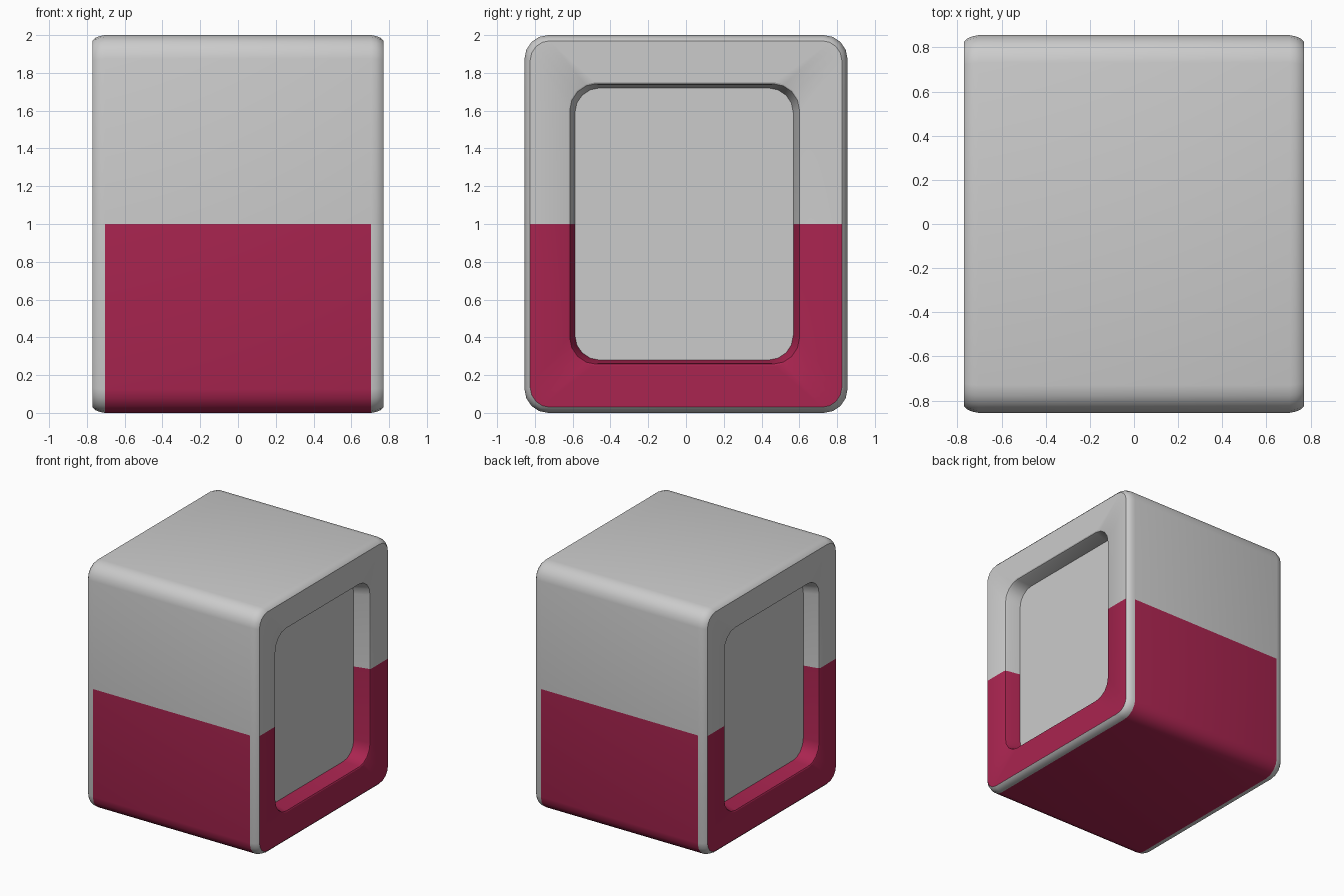
import bpy, bmesh
from math import sin, cos, pi

if "Cube" in bpy.data.objects:
    bpy.data.objects.remove(bpy.data.objects["Cube"])

RED = bpy.data.materials.new("crimson")
RED.diffuse_color = (0.40, 0.018, 0.08, 1)
RED.use_nodes = True
RED.node_tree.nodes["Principled BSDF"].inputs["Base Color"].default_value = RED.diffuse_color


def loop(bm, x, half_y, half_z, r, off=0.0, seg=4):
    """Rounded rectangle in the yz plane with a vertex on each side at z = 1."""
    pts = []
    for k, (sy, sz) in enumerate([(1, 1), (-1, 1), (-1, -1), (1, -1)]):
        if k in (0, 2):
            pts.append((half_y * sy, 0))
        for i in range(seg + 1):
            a = (k + i / seg) * pi / 2
            pts.append((sy * (half_y - r) + r * cos(a), sz * (half_z - r) + r * sin(a)))
    # The far split point sits between the second and third corners,
    # the near one starts the list.
    return [bm.verts.new((x, y + off, 1 + z)) for y, z in pts]


# (x, half width, half height, corner radius, y offset, painted band before this loop)
SECTION = [
    (0.705, 0.855, 1.0, 0.125, 0, True),
    (0.732, 0.850, 0.995, 0.122, 0, False),
    (0.756, 0.840, 0.985, 0.115, 0, False),
    (0.770, 0.825, 0.970, 0.105, 0, False),
    (0.770, 0.617, 0.750, 0.145, -0.007, True),
    (0.765, 0.608, 0.742, 0.140, -0.007, True),
    (0.750, 0.602, 0.737, 0.138, -0.007, True),
    (0.642, 0.578, 0.720, 0.130, -0.010, True),
]

bm = bmesh.new()


def bridge(a, b, painted):
    for i in range(len(a)):
        j = (i + 1) % len(a)
        f = bm.faces.new((a[i], a[j], b[j], b[i]))
        if painted and f.calc_center_median().z < 1:
            f.material_index = 1


# Shell sides, rounded rims and recessed panels, mirrored left and right
first = []
for side in (1, -1):
    prev = None
    for x, hy, hz, r, off, painted in SECTION:
        cur = loop(bm, x * side, hy, hz, r, off)
        if prev:
            bridge(prev, cur, painted)
        else:
            first.append(cur)
        prev = cur
    bm.faces.new(prev)
bridge(first[0], first[1], True)
bmesh.ops.recalc_face_normals(bm, faces=bm.faces)

mesh = bpy.data.meshes.new("two_tone_case")
bm.to_mesh(mesh)
bm.free()
mesh.materials.append(None)
mesh.materials.append(RED)
case = bpy.data.objects.new("two_tone_case", mesh)
bpy.context.collection.objects.link(case)
bpy.context.view_layer.objects.active = case
case.select_set(True)
bpy.ops.object.shade_smooth_by_angle(angle=pi / 6)
